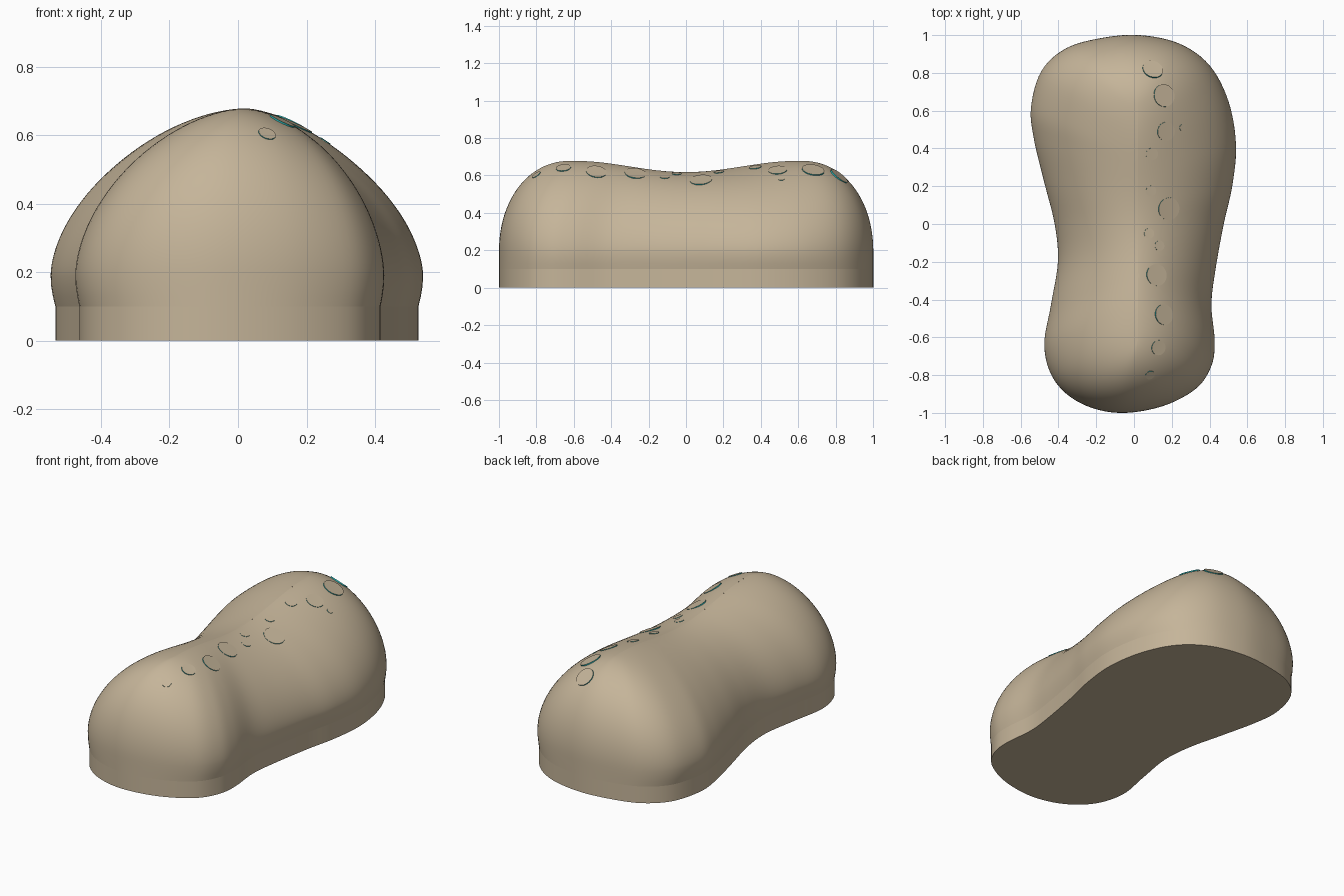
import bpy, bmesh, math
from mathutils import Vector
from mathutils.bvhtree import BVHTree

cube = bpy.data.objects.get("Cube")
if cube:
    bpy.data.objects.remove(cube)


def material(name, rgb):
    m = bpy.data.materials.new(name)
    m.use_nodes = True
    m.diffuse_color = (*rgb, 1)
    m.node_tree.nodes["Principled BSDF"].inputs["Base Color"].default_value = (*rgb, 1)
    return m


TAN = material("warm tan", (0.56, 0.46, 0.32))
TEAL = material("teal rim", (0.02, 0.45, 0.45))

# Footprint, counter-clockwise from the back
OUTLINE = [Vector(p) for p in (
    (0.03, 1), (-0.17, 0.985), (-0.36, 0.93), (-0.49, 0.81), (-0.545, 0.62),
    (-0.53, 0.45), (-0.475, 0.22), (-0.42, 0), (-0.403, -0.2), (-0.44, -0.43),
    (-0.475, -0.65), (-0.42, -0.83), (-0.28, -0.95), (-0.08, -1), (0.15, -0.965),
    (0.33, -0.87), (0.41, -0.75), (0.427, -0.62), (0.41, -0.43), (0.43, -0.25),
    (0.475, 0), (0.52, 0.2), (0.54, 0.42), (0.5, 0.65), (0.4, 0.84), (0.24, 0.955))]
ZB = 0.19   # height of the widest ring
SIDE = 0.975  # base wall width against the bulge


def smooth_loop(pts, steps=6):
    """Closed Catmull-Rom curve through the points."""
    out, n = [], len(pts)
    for i in range(n):
        a, b, c, d = (pts[(i + k) % n] for k in (-1, 0, 1, 2))
        for s in range(steps):
            t = s / steps
            out.append(0.5 * (2 * b + (c - a) * t + (2 * a - 5 * b + 4 * c - d) * t ** 2
                              + (3 * b - a - 3 * c + d) * t ** 3))
    return out


def ridge_height(y):
    """Two humps joined by a shallow saddle."""
    return 0.618 + 0.06 * math.sin(min(abs(y) / 0.6, 1) * math.pi / 2) ** 2


def loft(name, rings, cap_bottom=False):
    bm = bmesh.new()
    loops = [[bm.verts.new(p) for p in ring] for ring in rings]
    n = len(loops[0])
    for lo, hi in zip(loops, loops[1:]):
        for i in range(n):
            j = (i + 1) % n
            bm.faces.new((lo[i], lo[j], hi[j], hi[i]))
    if cap_bottom:
        bm.faces.new(loops[0][::-1])
    bmesh.ops.remove_doubles(bm, verts=bm.verts, dist=0.0002)
    mesh = bpy.data.meshes.new(name)
    bm.to_mesh(mesh)
    bm.free()
    obj = bpy.data.objects.new(name, mesh)
    bpy.context.collection.objects.link(obj)
    mesh.materials.append(TAN)
    return obj


def shade(obj):
    bpy.ops.object.select_all(action="DESELECT")
    obj.select_set(True)
    bpy.context.view_layer.objects.active = obj
    bpy.ops.object.shade_smooth_by_angle(angle=math.radians(40))


loop = smooth_loop(OUTLINE)


def level(z, sx):
    return [Vector((p.x * sx, p.y, z)) for p in loop]


def dome_ring(t):
    """Ring shrinking from the widest outline onto the ridge."""
    ring = []
    for p in loop:
        ridge = Vector((0.02, p.y * 0.62))
        power = 1.7 + 0.4 * abs(p.y) ** 4
        q = ridge + (p - ridge) * math.cos(t) ** (2 / power)
        rise = math.sin(t) ** (2 / power)
        ring.append(Vector((q.x, q.y, ZB + (ridge_height(ridge.y) - ZB) * rise)))
    return ring


# Straight-walled base
base = loft("base", [level(0, SIDE), level(0.1, SIDE)], cap_bottom=True)
shade(base)

# Domed body with two humps
N = 32
rings = [level(0.1, SIDE), level(0.13, 0.988), level(0.16, 0.997)]
rings += [dome_ring(max(k / N, 0) * math.pi / 2 * 0.9999) for k in range(N + 1)]
body = loft("domed_body", rings)
shade(body)

# Thin spots strewn along the ridge: x, y, radius
SPOTS = ((0.1, 0.82, 0.055), (0.16, 0.68, 0.06), (0.17, 0.49, 0.05), (0.255, 0.51, 0.017),
         (0.095, 0.37, 0.033), (0.09, 0.175, 0.028), (0.185, 0.08, 0.06),
         (0.08, -0.05, 0.027), (0.135, -0.115, 0.027), (0.12, -0.27, 0.058),
         (0.16, -0.48, 0.055), (0.13, -0.655, 0.04), (0.085, -0.8, 0.026))
bm = bmesh.new()
bm.from_mesh(body.data)
tree = BVHTree.FromBMesh(bm)
bm.free()
for i, (x, y, r) in enumerate(SPOTS):
    hit, normal, _, _ = tree.ray_cast(Vector((x, y, 2)), Vector((0, 0, -1)))
    if normal.z < 0:
        normal = -normal
    bpy.ops.mesh.primitive_cylinder_add(vertices=32, radius=r, depth=0.008,
                                        location=hit - normal * 0.002)
    spot = bpy.context.object
    spot.name = f"spot_{i + 1}"
    spot.rotation_euler = normal.to_track_quat("Z", "Y").to_euler()
    spot.data.materials.append(TAN)
    spot.data.materials.append(TEAL)
    for f in spot.data.polygons:
        f.material_index = 0 if abs(f.normal.z) > 0.5 else 1
